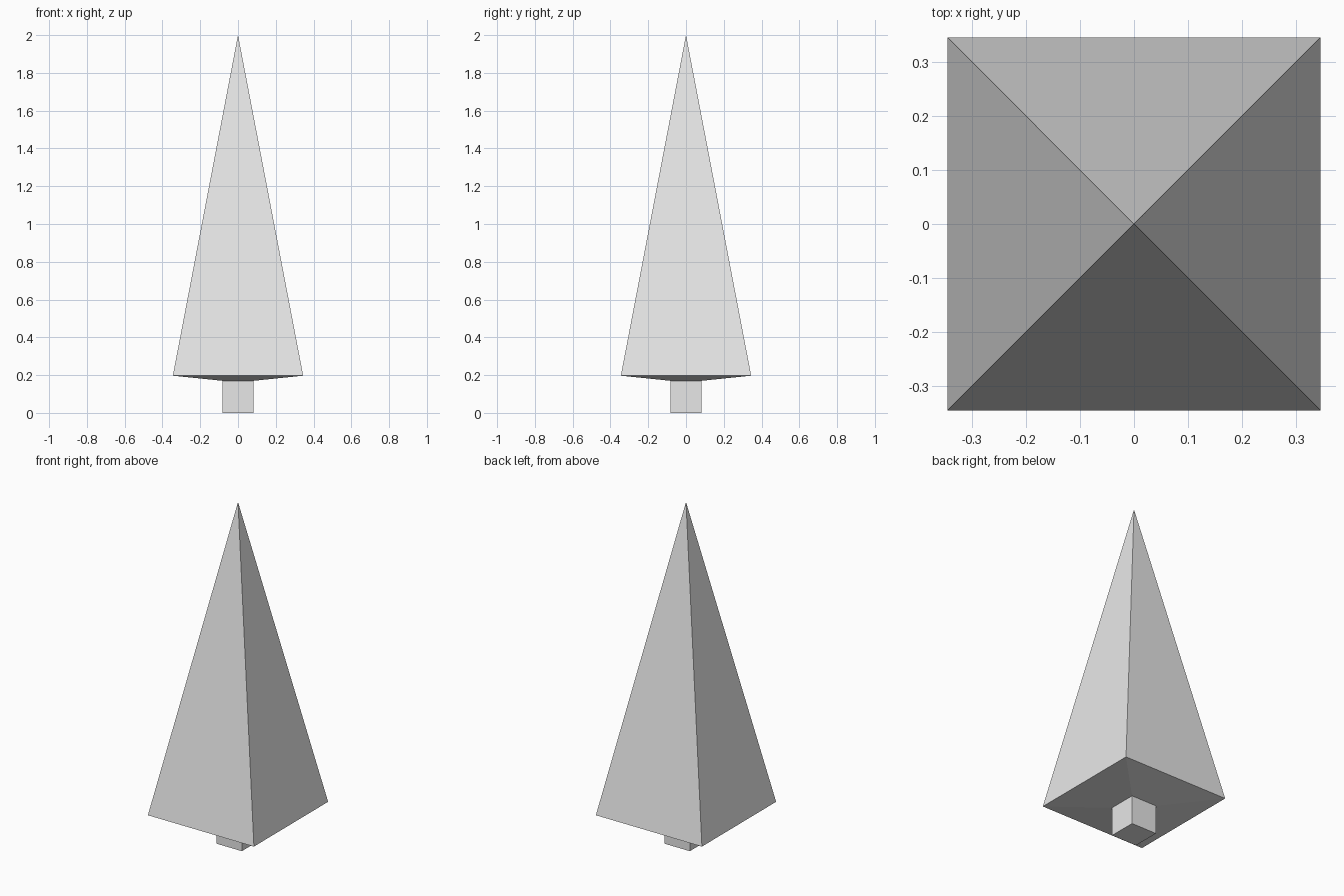
import bpy
import bmesh

cube = bpy.data.objects.get("Cube")
if cube:
    bpy.data.objects.remove(cube, do_unlink=True)

grey = bpy.data.materials.new("light grey")
grey.use_nodes = True
colour = (0.8, 0.8, 0.8, 1)
grey.diffuse_color = colour
grey.node_tree.nodes["Principled BSDF"].inputs["Base Color"].default_value = colour

TRUNK, BRANCH = 0.083, 0.345      # half widths
JOIN, EAVES, TIP = 0.17, 0.197, 2.0  # heights


def square(bm, half, z):
    corners = ((-1, -1), (1, -1), (1, 1), (-1, 1))
    return [bm.verts.new((x * half, y * half, z)) for x, y in corners]


def bridge(bm, low, high):
    for i in range(4):
        j = (i + 1) % 4
        bm.faces.new((low[i], low[j], high[j], high[i]))


def finish(bm, name):
    bmesh.ops.recalc_face_normals(bm, faces=bm.faces[:])
    mesh = bpy.data.meshes.new(name)
    bm.to_mesh(mesh)
    bm.free()
    mesh.materials.append(grey)
    bpy.context.collection.objects.link(bpy.data.objects.new(name, mesh))


# Square trunk, open where it meets the foliage
bm = bmesh.new()
base = square(bm, TRUNK, 0)
bm.faces.new(base[::-1])
bridge(bm, base, square(bm, TRUNK, JOIN))
finish(bm, "trunk")

# Four-sided foliage with a shallow sloping underside
bm = bmesh.new()
inner = square(bm, TRUNK, JOIN)
rim = square(bm, BRANCH, EAVES)
bridge(bm, inner, rim)
tip = bm.verts.new((0, 0, TIP))
for i in range(4):
    bm.faces.new((rim[i], rim[(i + 1) % 4], tip))
finish(bm, "foliage")
